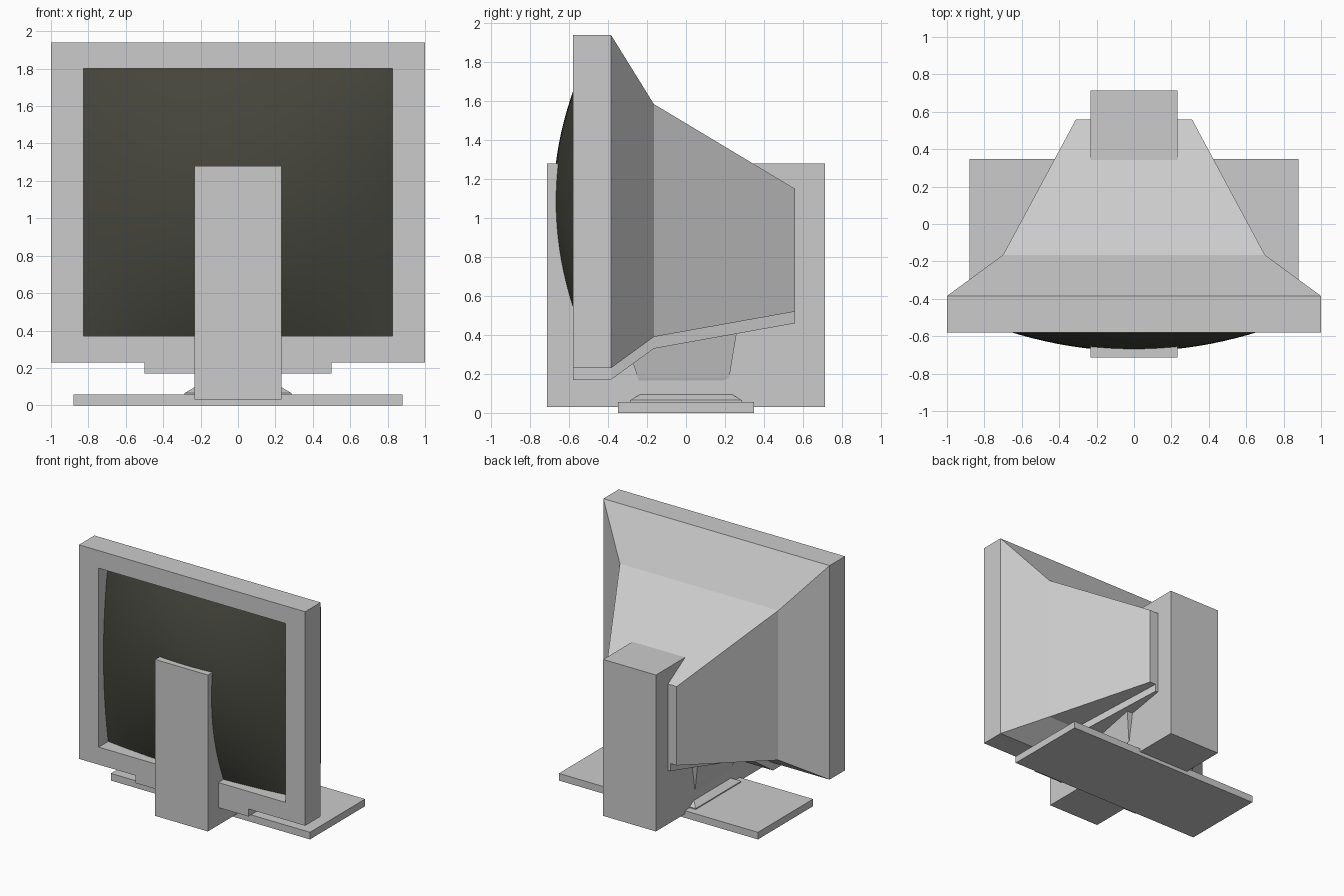
import bpy
import bmesh

cube = bpy.data.objects.get("Cube")
if cube:
    bpy.data.objects.remove(cube, do_unlink=True)


def material(name, rgb):
    mat = bpy.data.materials.new(name)
    mat.use_nodes = True
    color = (*rgb, 1.0)
    mat.diffuse_color = color
    mat.node_tree.nodes["Principled BSDF"].inputs["Base Color"].default_value = color
    return mat


GREY = material("light grey plastic", (0.6, 0.6, 0.6))
DARK = material("dark screen glass", (0.06, 0.06, 0.047))


def finish(name, bm, mat):
    bmesh.ops.recalc_face_normals(bm, faces=bm.faces)
    mesh = bpy.data.meshes.new(name)
    bm.to_mesh(mesh)
    bm.free()
    mesh.materials.append(mat)
    obj = bpy.data.objects.new(name, mesh)
    bpy.context.collection.objects.link(obj)
    return obj


def loft(name, loops, mat):
    """Join four-cornered loops into a closed skin with capped ends."""
    bm = bmesh.new()
    rings = [[bm.verts.new(p) for p in loop] for loop in loops]
    for a, b in zip(rings, rings[1:]):
        for i in range(4):
            j = (i + 1) % 4
            bm.faces.new((a[i], a[j], b[j], b[i]))
    bm.faces.new(rings[0])
    bm.faces.new(rings[-1])
    return finish(name, bm, mat)


def upright(y, half, z0, z1):
    return [(-half, y, z0), (half, y, z0), (half, y, z1), (-half, y, z1)]


def level(z, half, y0, y1):
    return [(-half, y0, z), (half, y0, z), (half, y1, z), (-half, y1, z)]


FRONT, BACK = -0.58, -0.385

# Housing: recessed opening, bezel, then the tapering rear shell
loft("housing", [
    upright(-0.42, 0.825, 0.37, 1.80),
    upright(FRONT, 0.825, 0.37, 1.80),
    upright(FRONT, 1.0, 0.23, 1.94),
    upright(BACK, 1.0, 0.23, 1.94),
    upright(-0.165, 0.70, 0.39, 1.585),
    upright(0.56, 0.31, 0.52, 1.15),
], GREY)

# Raised strip running along the underside of the housing
loft("underside_strip", [
    upright(FRONT, 0.5, 0.17, 0.23),
    upright(BACK, 0.5, 0.17, 0.23),
    upright(-0.165, 0.44, 0.33, 0.39),
    upright(0.56, 0.255, 0.46, 0.52),
], GREY)

# Bulging glass, curved both ways
bm = bmesh.new()
bmesh.ops.create_grid(bm, x_segments=24, y_segments=24, size=1)
for v in bm.verts:
    u, w = v.co.x, v.co.y
    depth = 0.16 * (u * u + w * w) - 0.1 * u * u * w * w
    v.co = (0.825 * u, -0.68 + depth, 1.085 + 0.715 * w)
screen = finish("screen", bm, DARK)
if sum(f.normal.y for f in screen.data.polygons) > 0:
    screen.data.flip_normals()
screen.data.shade_smooth()

# Upright block passing through the housing from front to back
loft("centre_block", [level(z, 0.233, -0.713, 0.713) for z in (0.03, 1.28)], GREY)

# Stand: base plate, turntable and swivel neck
loft("base_plate", [level(z, 0.88, -0.348, 0.348) for z in (0, 0.057)], GREY)
loft("turntable", [
    level(0.057, 0.287, -0.287, 0.287),
    level(0.065, 0.287, -0.287, 0.287),
    level(0.095, 0.235, -0.235, 0.235),
], GREY)
loft("swivel_neck", [
    level(0.14, 0.225, -0.235, 0.13),
    level(0.18, 0.237, -0.248, 0.222),
    level(0.41, 0.285, -0.32, 0.26),
], GREY)
